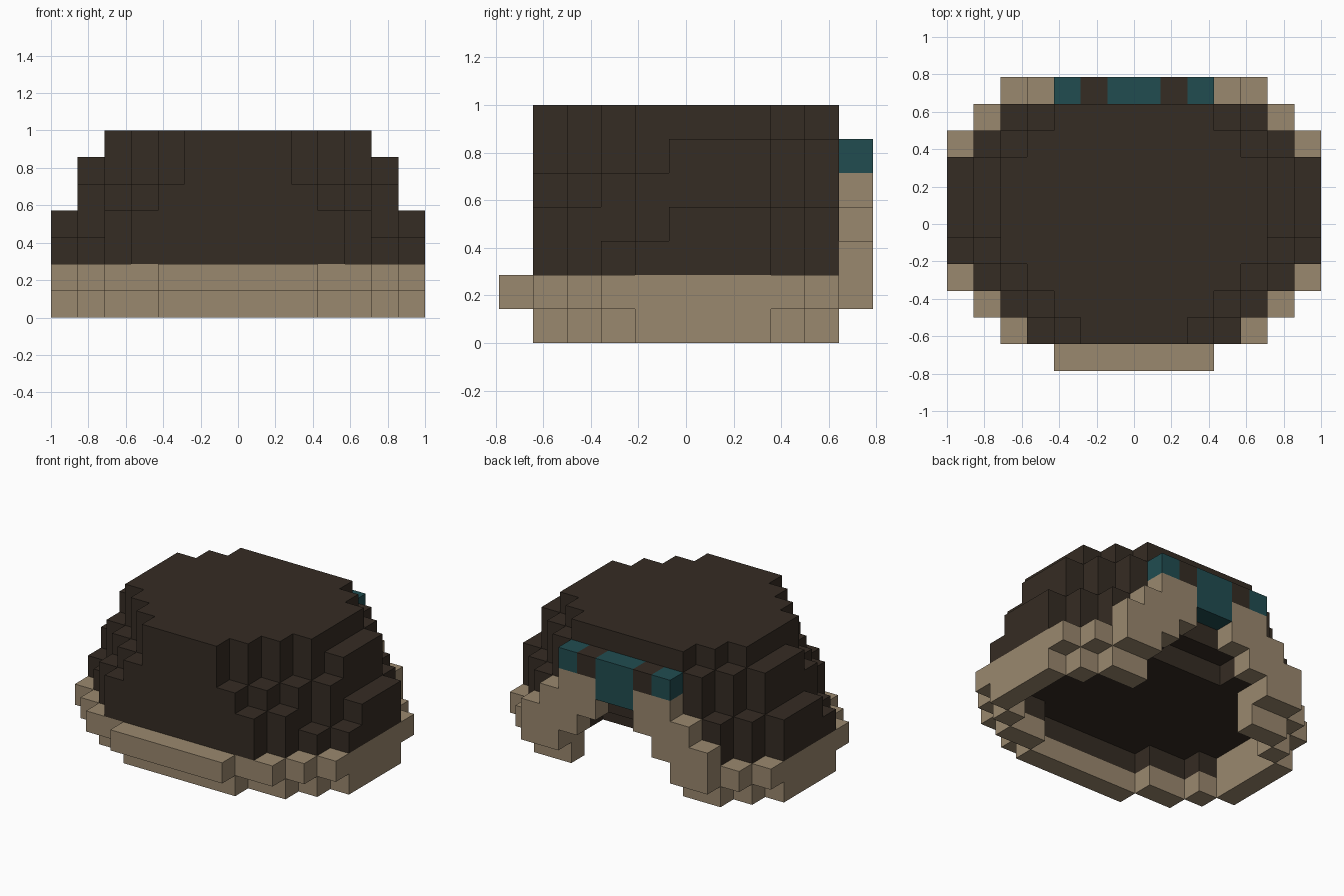
import bpy, bmesh
from mathutils import Vector

old = bpy.data.objects.get("Cube")
if old:
    bpy.data.objects.remove(old)

UNIT = 1 / 7          # edge of one block
cells = {}            # (column, row, layer) -> part name


def material(name, rgb):
    mat = bpy.data.materials.new(name)
    mat.use_nodes = True
    mat.diffuse_color = (*rgb, 1)
    bsdf = next(n for n in mat.node_tree.nodes if n.type == "BSDF_PRINCIPLED")
    bsdf.inputs["Base Color"].default_value = (*rgb, 1)
    bsdf.inputs["Roughness"].default_value = 0.9
    return mat


def fill(part, layer, row, inner, outer):
    """Mirrored run of blocks from inner to outer distance off the centre."""
    for i in range(inner, outer):
        for column in (i, -1 - i):
            cells[column, row, layer] = part


def rows(part, layer, outer, inner=None, first=1):
    for k, width in enumerate(outer):
        fill(part, layer, first + k, inner[k] if inner else 0, width)


# Stepped crown, one list of half widths per layer, front to back
crown_layers = {
    2: (4, 5, 6, 7, 7, 7, 7, 6, 5),
    3: (4, 5, 5, 6, 7, 7, 7, 6, 5),
    4: (3, 4, 5, 6, 6, 6, 6, 5, 4),
    5: (2, 3, 4, 5, 6, 6, 6, 5, 4),
    6: (2, 3, 4, 5, 5, 5, 5, 4, 3),
}
for layer, widths in crown_layers.items():
    rows("crown", layer, widths)

# Notch in the back of the crown
for column in range(-2, 2):
    del cells[column, 9, 2]

# Open cuff: lower ring, wider upper ring
rows("cuff", 0, (3, 5, 6, 7, 7, 7, 7, 6, 5), (0, 3, 5, 6, 6, 6, 6, 5, 3))
rows("cuff", 1, (3, 5, 6, 7, 7, 7, 7, 7, 7, 6, 5),
     (0, 3, 5, 6, 6, 6, 6, 6, 5, 3, 3), first=0)

# Dark lining behind the front of the cuff
rows("crown", 1, (3, 5, 6), (0, 3, 5))

# Arched trim around the back opening
for layer, (inner, outer) in {2: (2, 5), 3: (1, 4), 4: (1, 3)}.items():
    fill("cuff", layer, 10, inner, outer)

# Teal patches at the top of the arch
fill("patches", 4, 10, 0, 1)
fill("patches", 5, 10, 0, 1)
fill("crown", 5, 10, 1, 2)
fill("patches", 5, 10, 2, 3)


def build(part, mat):
    """Skin the blocks of a part, leaving out faces between blocks."""
    bm = bmesh.new()
    for cell, owner in cells.items():
        if owner != part:
            continue
        centre = Vector(cell) + Vector((0.5, -5, 0.5))
        for axis in range(3):
            for sign in (-1, 1):
                step = [0, 0, 0]
                step[axis] = sign
                if tuple(a + b for a, b in zip(cell, step)) in cells:
                    continue
                normal = Vector(step)
                u = Vector([float(k == (axis + 1) % 3) for k in range(3)])
                v = normal.cross(u)
                corners = [(-1, -1), (1, -1), (1, 1), (-1, 1)]
                bm.faces.new([bm.verts.new((centre + (normal + u * a + v * b) / 2) * UNIT)
                              for a, b in corners])
    bmesh.ops.remove_doubles(bm, verts=bm.verts, dist=UNIT / 100)
    mesh = bpy.data.meshes.new(part)
    bm.to_mesh(mesh)
    bm.free()
    mesh.materials.append(mat)
    bpy.context.collection.objects.link(bpy.data.objects.new(part, mesh))


build("crown", material("dark brown", (0.036, 0.025, 0.017)))
build("cuff", material("tan", (0.323, 0.246, 0.156)))
build("patches", material("teal", (0.015, 0.073, 0.081)))
